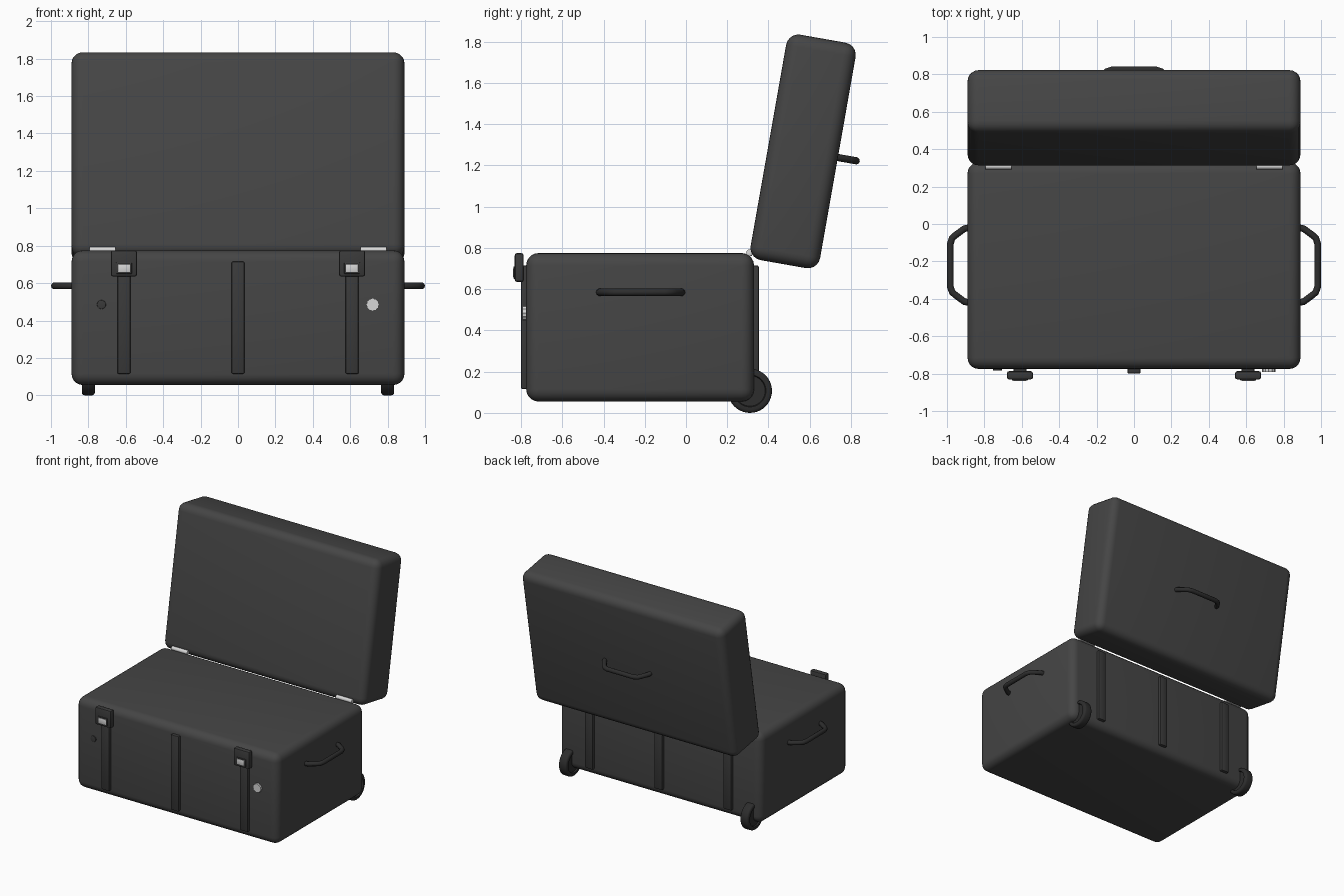
import bpy, bmesh, math
from mathutils import Matrix, Vector

cube = bpy.data.objects.get("Cube")
if cube:
    bpy.data.objects.remove(cube, do_unlink=True)


def material(name, value, metallic=0.0):
    m = bpy.data.materials.new(name)
    m.use_nodes = True
    color = (value, value, value, 1)
    m.diffuse_color = color
    m.node_tree.nodes["Principled BSDF"].inputs["Base Color"].default_value = color
    return m


SHELL = material("charcoal shell", 0.06)
TRIM = material("dark trim", 0.042)
RUBBER = material("black rubber", 0.026)
METAL = material("pale metal", 0.68)


def finish(name, bm, mat, matrix=Matrix()):
    bmesh.ops.recalc_face_normals(bm, faces=bm.faces)
    mesh = bpy.data.meshes.new(name)
    bm.to_mesh(mesh)
    bm.free()
    mesh.materials.append(mat)
    ob = bpy.data.objects.new(name, mesh)
    ob.matrix_world = matrix
    bpy.context.collection.objects.link(ob)
    bpy.ops.object.select_all(action='DESELECT')
    ob.select_set(True)
    bpy.context.view_layer.objects.active = ob
    bpy.ops.object.shade_smooth_by_angle(angle=math.radians(35))
    return ob


def box(name, center, size, radius, mat, tilt=0.0, segments=2):
    """Box with rounded edges, tilted about x."""
    bm = bmesh.new()
    bmesh.ops.create_cube(bm, size=1)
    bmesh.ops.scale(bm, vec=size, verts=bm.verts)
    if radius:
        bmesh.ops.bevel(bm, geom=bm.edges[:], offset=radius, segments=segments,
                        profile=0.5, affect='EDGES')
    return finish(name, bm, mat, Matrix.Translation(center) @ Matrix.Rotation(tilt, 4, 'X'))


def disc(name, center, radius, depth, axis, mat, sides=32, bevel=0.0, teeth=1.0, hub=0.0):
    """Cylinder along x or y, optionally toothed, rounded or with recessed hubs."""
    bm = bmesh.new()
    bmesh.ops.create_cone(bm, cap_ends=True, segments=sides, radius1=radius,
                          radius2=radius, depth=depth)
    if teeth != 1.0:
        for v in bm.verts:
            step = round(math.atan2(v.co.y, v.co.x) / math.tau * sides)
            if step % 2:
                v.co.x *= teeth
                v.co.y *= teeth
    if bevel:
        rims = [e for e in bm.edges if abs(e.verts[0].co.z - e.verts[1].co.z) < 1e-5]
        bmesh.ops.bevel(bm, geom=rims, offset=bevel, segments=3, profile=0.5, affect='EDGES')
    if hub:
        caps = [f for f in bm.faces if len(f.verts) == sides]
        bmesh.ops.inset_individual(bm, faces=caps, thickness=hub)
        bmesh.ops.inset_individual(bm, faces=caps, thickness=0.004, depth=-0.01)
    turn = Matrix.Rotation(math.pi / 2, 4, 'Y' if axis == 'x' else 'X')
    return finish(name, bm, mat, Matrix.Translation(center) @ turn)


def handle(name, origin, along, outward):
    """Bent grip tube standing off a surface."""
    half = [(0.2, -0.01), (0.195, 0.015), (0.162, 0.06), (0.145, 0.08), (0.115, 0.09)]
    path = half + [(-u, v) for u, v in reversed(half)]
    curve = bpy.data.curves.new(name, 'CURVE')
    curve.dimensions = '3D'
    curve.bevel_depth = 0.018
    curve.bevel_resolution = 3
    curve.use_fill_caps = True
    spline = curve.splines.new('POLY')
    spline.points.add(len(path) - 1)
    for point, (u, v) in zip(spline.points, path):
        point.co = (*(origin + along * u + outward * v), 1)
    spline.use_smooth = True
    curve.materials.append(RUBBER)
    bpy.context.collection.objects.link(bpy.data.objects.new(name, curve))


# Case body and open lid
FRONT, BACK = -0.775, 0.33
TILT = math.radians(-10)
LID = Vector((0, 0.568, 1.268))
box("case_body", (0, (FRONT + BACK) / 2, 0.415), (1.78, BACK - FRONT, 0.72), 0.06, SHELL,
    segments=5)
box("lid", LID, (1.78, 0.342, 1.11), 0.06, SHELL, TILT, segments=5)

# Raised ribs on front and back
for place, x in (("right", -0.61), ("middle", 0), ("left", 0.61)):
    box(f"front_rib_{place}", (x, FRONT - 0.005, 0.415), (0.07, 0.04, 0.6), 0.008, TRIM)
    box(f"back_rib_{place}", (x, BACK + 0.003, 0.415), (0.07, 0.04, 0.6), 0.008, TRIM)

# Lid handle
spin = Matrix.Rotation(TILT, 3, 'X')
back_normal = spin @ Vector((0, 1, 0))
handle("lid_handle", LID + back_normal * 0.171, Vector((1, 0, 0)), back_normal)

# Parts repeated on both sides
for side, s in (("left", 1), ("right", -1)):
    handle(f"side_handle_{side}", Vector((0.892 * s, -0.22, 0.585)),
           Vector((0, 1, 0)), Vector((s, 0, 0)))
    box(f"latch_{side}", (0.61 * s, -0.809, 0.705), (0.14, 0.044, 0.14), 0.012, TRIM)
    box(f"latch_surround_{side}", (0.61 * s, -0.831, 0.68), (0.085, 0.012, 0.06), 0.003, TRIM)
    box(f"latch_button_{side}", (0.61 * s, -0.834, 0.68), (0.066, 0.012, 0.042), 0.002, METAL)
    disc(f"wheel_{side}", (0.8 * s, 0.31, 0.107), 0.107, 0.07, 'x', RUBBER,
         sides=40, bevel=0.015, hub=0.014)
    box(f"hinge_leaf_{side}", (0.725 * s, 0.308, 0.774), (0.14, 0.026, 0.026), 0.004, METAL)
    disc(f"hinge_pin_{side}", (0.725 * s, 0.308, 0.777), 0.016, 0.14, 'x', METAL, sides=16)

# Pressure knob and dark plug on the front
disc("pressure_knob", (0.72, -0.78, 0.485), 0.036, 0.024, 'y', METAL, sides=24, teeth=0.89)
disc("front_plug", (-0.73, -0.777, 0.485), 0.024, 0.012, 'y', TRIM, sides=20, bevel=0.003)
